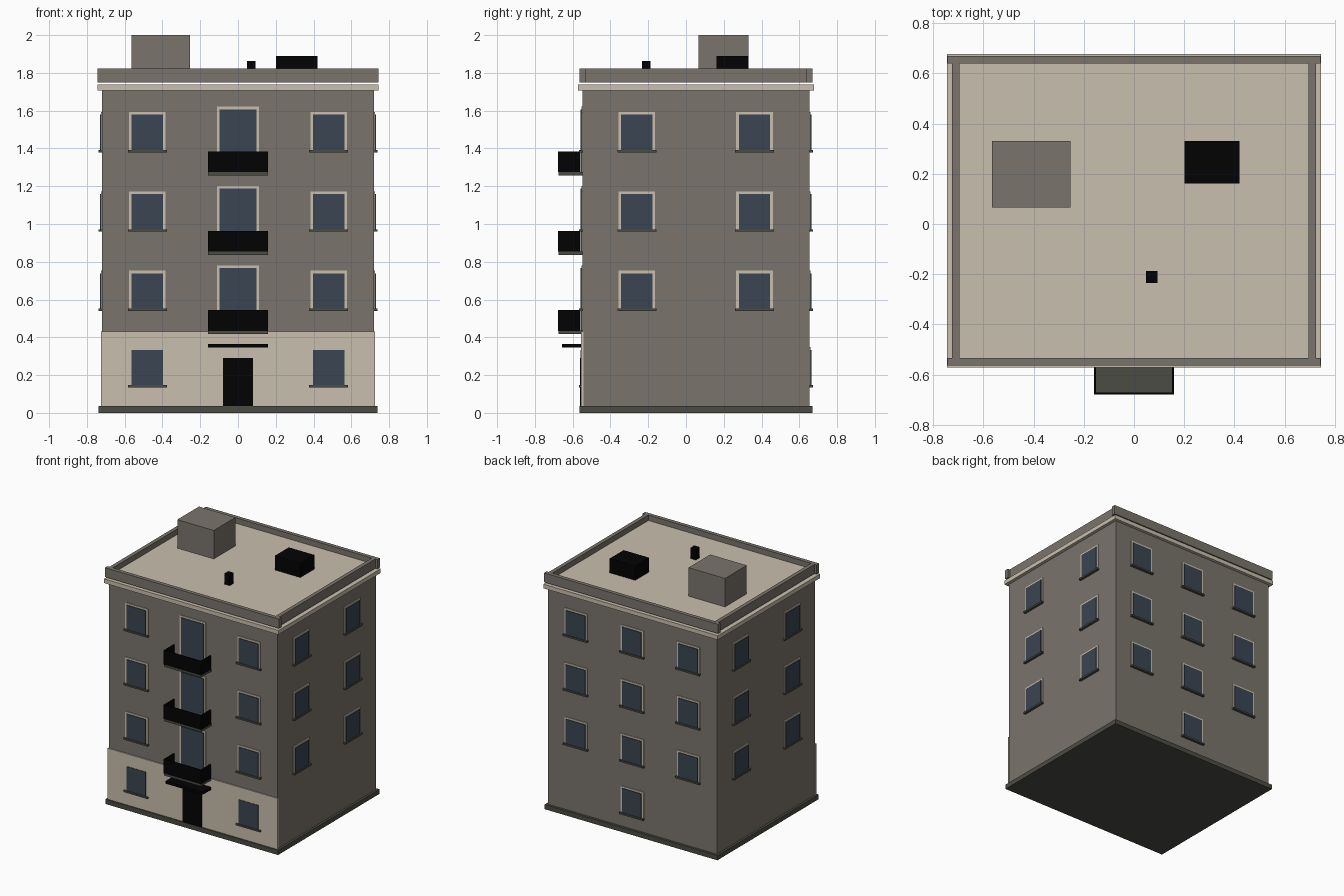
import bpy, bmesh

if "Cube" in bpy.data.objects:
    bpy.data.objects.remove(bpy.data.objects["Cube"])


def material(name, rgb):
    m = bpy.data.materials.new(name)
    m.diffuse_color = (*rgb, 1)
    m.use_nodes = True
    m.node_tree.nodes["Principled BSDF"].inputs["Base Color"].default_value = m.diffuse_color
    return m


WALL = material("grey brown wall", (0.195, 0.178, 0.150))
BEIGE = material("beige stone", (0.580, 0.520, 0.420))
GLASS = material("blue grey glass", (0.042, 0.060, 0.084))
BLACK = material("black metal", (0.0008, 0.0008, 0.0008))
DARK = material("dark stone", (0.072, 0.072, 0.058))


def boxes(name, mat, *bounds):
    """One object made of boxes, each given as x0, x1, y0, y1, z0, z1."""
    bm = bmesh.new()
    for x0, x1, y0, y1, z0, z1 in bounds:
        vs = bmesh.ops.create_cube(bm, size=1)["verts"]
        for v in vs:
            v.co.x = x1 if v.co.x > 0 else x0
            v.co.y = y1 if v.co.y > 0 else y0
            v.co.z = z1 if v.co.z > 0 else z0
    me = bpy.data.meshes.new(name)
    bm.to_mesh(me)
    bm.free()
    me.materials.append(mat)
    ob = bpy.data.objects.new(name, me)
    bpy.context.collection.objects.link(ob)
    return ob


X, Y0, Y1 = 0.72, -0.547, 0.653     # wall planes
FRONT_PLATE = Y0 - 0.008

# main masses
boxes("building_body", WALL, (-X, X, Y0, Y1, 0.02, 1.72))
boxes("plinth", DARK, (-0.738, 0.738, -0.565, 0.671, 0, 0.036))
boxes("ground_floor_cladding", BEIGE, (-0.725, 0.725, FRONT_PLATE, Y0 + 0.005, 0.035, 0.43))
boxes("cornice", BEIGE, (-0.745, 0.745, -0.571, 0.677, 1.706, 1.738))

# roof and parapet
boxes("roof_deck", BEIGE, (-0.71, 0.71, -0.54, 0.65, 1.75, 1.78))
boxes("parapet", WALL,
      (-0.743, 0.743, -0.563, -0.533, 1.75, 1.822),
      (-0.743, 0.743, 0.639, 0.669, 1.75, 1.822),
      (-0.725, -0.695, -0.533, 0.639, 1.75, 1.822),
      (0.695, 0.725, -0.533, 0.639, 1.75, 1.822))
boxes("stair_housing", WALL, (-0.565, -0.253, 0.066, 0.331, 1.775, 2.0))
boxes("air_unit", BLACK, (0.202, 0.42, 0.161, 0.331, 1.77, 1.89))
boxes("vent_pipe", BLACK, (0.047, 0.093, -0.234, -0.187, 1.775, 1.863))


def on_wall(side, u0, u1, depth, z0, z1):
    """Bounds of a box lying on a wall and sticking out by depth."""
    out = 1 if side in ("right", "back") else -1
    plane = {"left": -X, "right": X, "front": Y0, "back": Y1}[side]
    d0, d1 = sorted((plane - out * 0.005, plane + out * depth))
    if side in ("left", "right"):
        return (d0, d1, u0, u1, z0, z1)
    return (u0, u1, d0, d1, z0, z1)


def window(side, u, z0, half=0.083, height=0.187, sill=True):
    """Frame plate with a glass plate in front of it, and a sill."""
    f, top = 0.014, z0 + height
    boxes(side + "_window_frame", BEIGE,
          on_wall(side, u - half - f, u + half + f, 0.006, z0, top + f))
    boxes(side + "_glass", GLASS, on_wall(side, u - half, u + half, 0.0115, z0, top))
    if sill:
        boxes(side + "_sill", DARK,
              on_wall(side, u - 0.103, u + 0.103, 0.019, z0 - 0.013, z0))


# windows: four rows; the ground row only at the front sides and back middle
for floor in range(4):
    z = (0.147, 0.552, 0.972, 1.392)[floor]
    for u in (-0.48, 0.48):
        window("front", u, z)
    window("back", 0, z)
    if floor == 0:
        continue
    for u in (-0.48, 0.48):
        window("back", u, z)
    for u in (-0.26, 0.363):
        window("left", u, z)
        window("right", u, z)

    # balcony with its tall glazed door
    b = 0.42 * floor - 0.003
    window("front", 0, b + 0.015, 0.097, 0.335, sill=False)
    boxes("balcony_slab", DARK, (-0.158, 0.158, -0.676, Y0, b, b + 0.018))
    t, r0, r1 = 0.008, b + 0.017, b + 0.127
    boxes("balcony_rail", BLACK,
          (-0.16, 0.16, -0.678, -0.678 + t, r0, r1),
          (-0.16, -0.16 + t, -0.67, -0.56, r0, r1),
          (0.16 - t, 0.16, -0.67, -0.56, r0, r1))

# entrance
boxes("entrance_door", BLACK, on_wall("front", -0.08, 0.08, 0.015, 0.035, 0.29))
boxes("entrance_canopy", BLACK, (-0.16, 0.16, -0.656, FRONT_PLATE, 0.346, 0.366))
